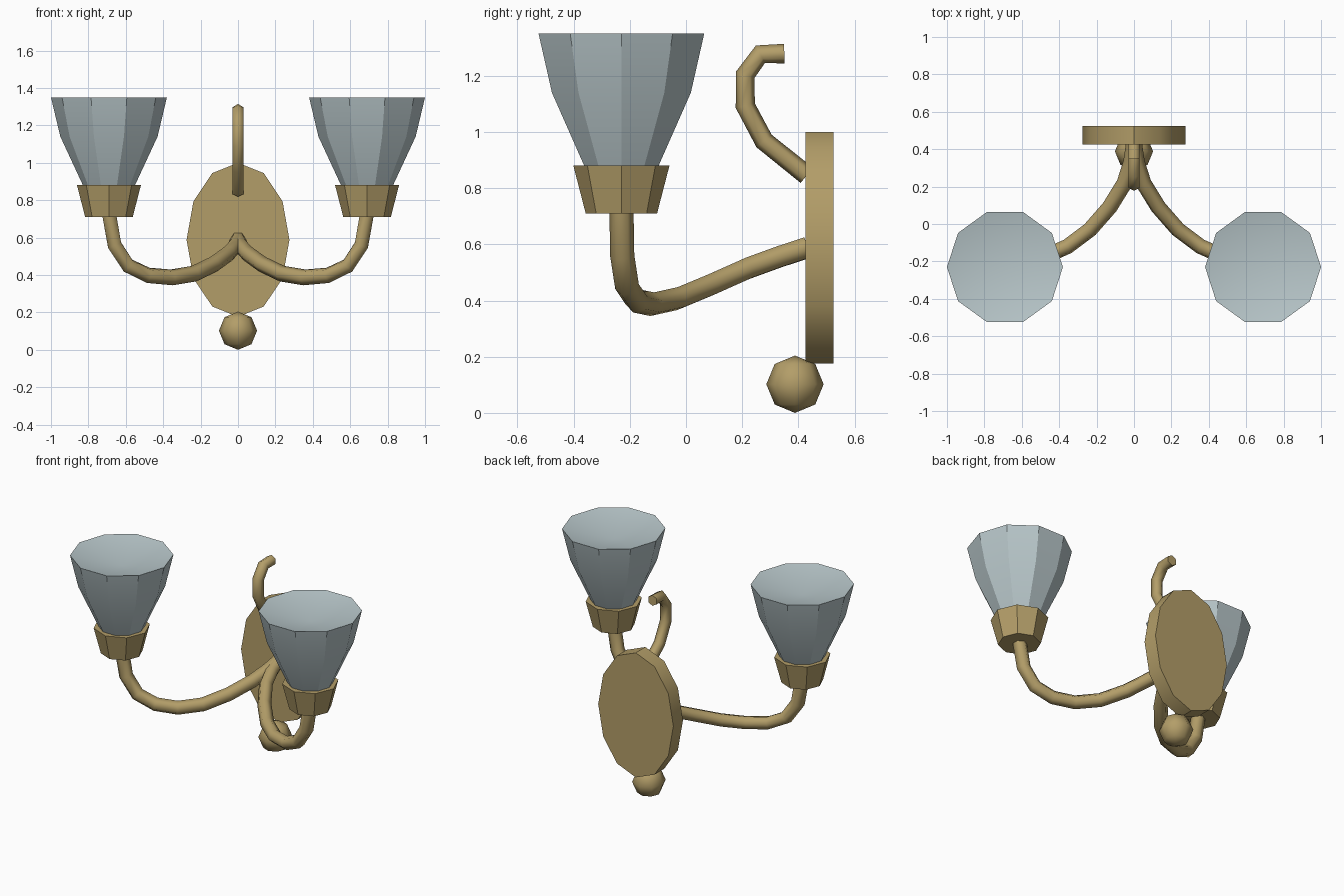
import bpy, bmesh, math
from mathutils import Vector

if "Cube" in bpy.data.objects:
    bpy.data.objects.remove(bpy.data.objects["Cube"])


def material(name, rgb):
    m = bpy.data.materials.new(name)
    m.diffuse_color = (*rgb, 1)
    m.use_nodes = True
    m.node_tree.nodes["Principled BSDF"].inputs["Base Color"].default_value = m.diffuse_color
    return m


BRASS = material("brass", (0.45, 0.34, 0.14))
GLASS = material("glass", (0.48, 0.57, 0.59))


def finish(name, bm, mat, angle):
    bmesh.ops.recalc_face_normals(bm, faces=bm.faces[:])
    mesh = bpy.data.meshes.new(name)
    bm.to_mesh(mesh)
    bm.free()
    mesh.materials.append(mat)
    ob = bpy.data.objects.new(name, mesh)
    bpy.context.collection.objects.link(ob)
    bpy.ops.object.select_all(action='DESELECT')
    ob.select_set(True)
    bpy.context.view_layer.objects.active = ob
    bpy.ops.object.shade_smooth_by_angle(angle=math.radians(angle))
    return ob


def bridge(bm, rings):
    n = len(rings[0])
    for a, b in zip(rings, rings[1:]):
        for i in range(n):
            j = (i + 1) % n
            bm.faces.new((a[i], a[j], b[j], b[i]))


def lathe(name, centre, profile, sides, mat, dip=0.0):
    """Rings of (radius, z); the top is a fan sunk by dip."""
    bm = bmesh.new()
    rings = [[bm.verts.new((centre[0] + r * math.cos(math.tau * i / sides),
                            centre[1] + r * math.sin(math.tau * i / sides), z))
              for i in range(sides)] for r, z in profile]
    bridge(bm, rings)
    bm.faces.new(rings[0])
    top = rings[-1]
    mid = bm.verts.new((*centre, profile[-1][1] - dip))
    for i in range(sides):
        bm.faces.new((top[i], top[(i + 1) % sides], mid))
    return finish(name, bm, mat, 20)


def tube(name, points, radius, ref, sides=6):
    """Sweep a polygon along a path; ref aims its first corner."""
    pts = [Vector(p) for p in points]
    bm = bmesh.new()
    rings, prev, u = [], None, Vector(ref)
    for k, p in enumerate(pts):
        steps = [(pts[i + 1] - pts[i]).normalized()
                 for i in (k - 1, k) if 0 <= i < len(pts) - 1]
        t = sum(steps, Vector()).normalized()
        if prev:
            u = prev.rotation_difference(t) @ u
        u = (u - t * u.dot(t)).normalized()
        v = t.cross(u)
        rings.append([bm.verts.new(p + radius * (u * math.cos(math.tau * i / sides)
                                                 + v * math.sin(math.tau * i / sides)))
                      for i in range(sides)])
        prev = t
    bridge(bm, rings)
    bm.faces.new(rings[0])
    bm.faces.new(rings[-1])
    return finish(name, bm, BRASS, 65)


# Oval wall plate
bm = bmesh.new()
rings = [[bm.verts.new((0.275 * math.cos(math.tau * i / 12), y,
                        0.588 + 0.412 * math.sin(math.tau * i / 12)))
          for i in range(12)] for y in (0.425, 0.525)]
bridge(bm, rings)
for r in rings:
    bm.faces.new(r)
finish("wall_plate", bm, BRASS, 40)

# Ball finial under the plate
bm = bmesh.new()
bmesh.ops.create_uvsphere(bm, u_segments=8, v_segments=4, radius=0.102)
bmesh.ops.translate(bm, verts=bm.verts[:], vec=(0, 0.388, 0.102))
finish("ball_finial", bm, BRASS, 60)

# Curled hook above the plate
tube("hook", [(0, 0.35, 1.279), (0, 0.265, 1.277), (0, 0.211, 1.204), (0, 0.211, 1.094),
              (0, 0.278, 0.968), (0, 0.43, 0.846)], 0.035, (0, 0, 1))

# Two arms, each with a cup and a glass shade
ARM = [(0.69, -0.23, 0.73), (0.66, -0.227, 0.56), (0.588, -0.21, 0.45),
       (0.48, -0.175, 0.398), (0.355, -0.12, 0.387), (0.235, -0.03, 0.407),
       (0.13, 0.09, 0.457), (0.05, 0.22, 0.515), (0.015, 0.33, 0.555), (0, 0.43, 0.588)]
for side, s in (("left", -1), ("right", 1)):
    tube(side + "_arm", [(s * x, y, z) for x, y, z in ARM], 0.043, (0, 1, 0))
    c = (s * 0.69, -0.23)
    lathe(side + "_cup", c, [(0.127, 0.71), (0.171, 0.88)], 8, BRASS)
    lathe(side + "_shade", c, [(0.13, 0.86), (0.26, 1.14), (0.31, 1.35)], 10, GLASS, 0.07)
